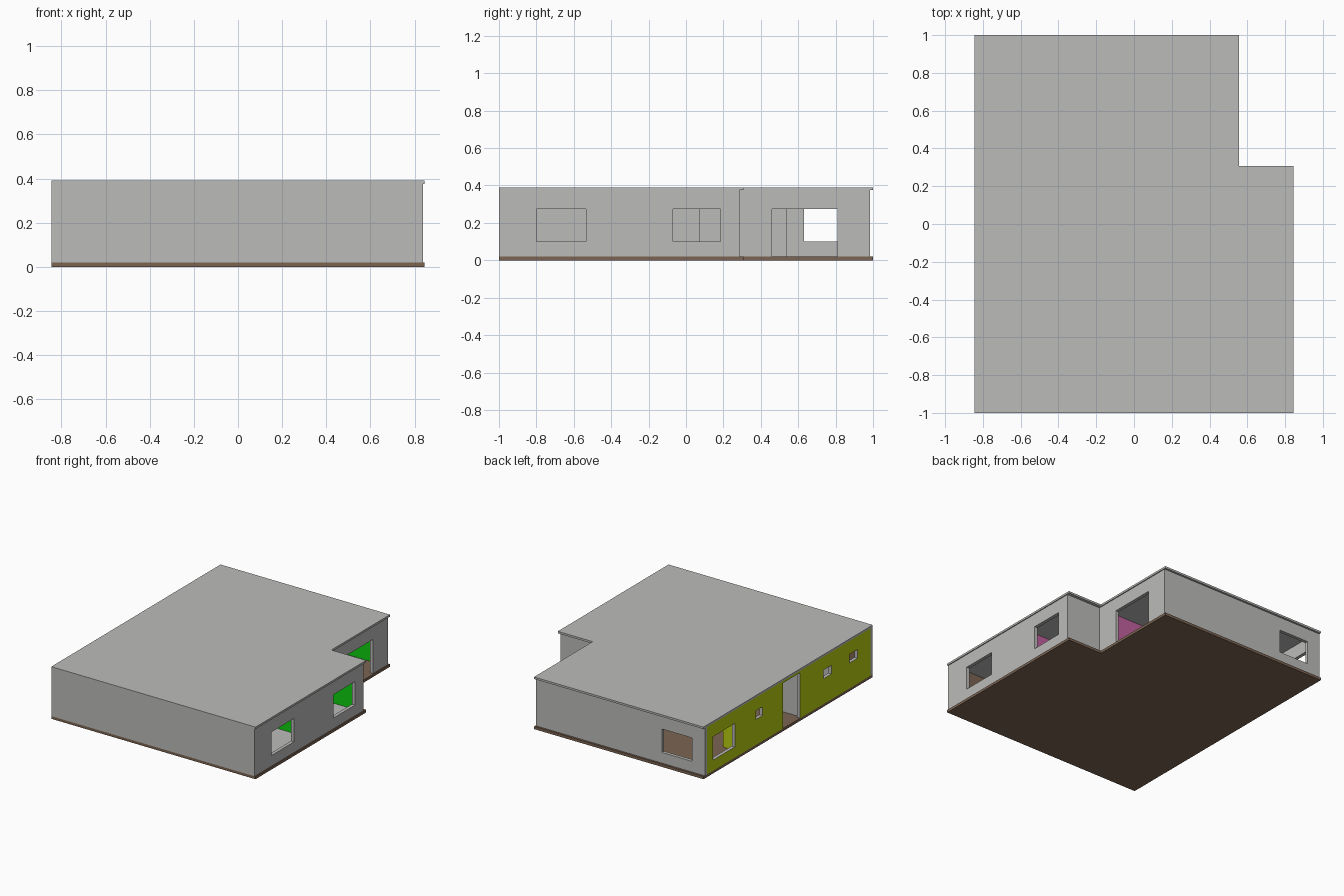
import bpy, bmesh

if "Cube" in bpy.data.objects:
    bpy.data.objects.remove(bpy.data.objects["Cube"])

def material(name, rgb):
    m = bpy.data.materials.new(name)
    m.diffuse_color = (*rgb, 1)
    m.use_nodes = True
    m.node_tree.nodes["Principled BSDF"].inputs["Base Color"].default_value = m.diffuse_color
    return m

GREY = material("concrete grey", (.50, .50, .49))
BROWN = material("slab brown", (.20, .13, .085))
GREEN = material("green paint", (.005, .62, .005))
YELLOW = material("yellow paint", (.48, .62, .005))
PINK = material("pink paint", (.52, .12, .34))

Z0, Z1 = .02, .375      # floor top and roof underside
T, P = .025, .016       # outer wall and partition thickness


def finish(bm, name, mats):
    bmesh.ops.recalc_face_normals(bm, faces=bm.faces)
    me = bpy.data.meshes.new(name)
    bm.to_mesh(me)
    bm.free()
    for m in mats:
        me.materials.append(m)
    ob = bpy.data.objects.new(name, me)
    bpy.context.collection.objects.link(ob)
    return ob


def prism(name, outline, z0, z1, mat):
    """Flat slab from a plan outline."""
    bm = bmesh.new()
    f = bm.faces.new([bm.verts.new((x, y, z0)) for x, y in outline])
    r = bmesh.ops.extrude_face_region(bm, geom=[f])
    for v in r["geom"]:
        if isinstance(v, bmesh.types.BMVert):
            v.co.z = z1
    bm.faces.new([bm.verts.new((x, y, z0)) for x, y in outline]) if f not in bm.faces else None
    return finish(bm, name, [mat])


def wall(name, axis, a, b, at, thick, low=GREY, high=GREY, holes=()):
    """Wall running along axis from a to b, occupying at..at+thick across it.
    holes are (start, end, bottom, top); low / high colour its two sides."""
    us = sorted({a, b, *[u for h in holes for u in h[:2]]})
    zs = sorted({Z0, Z1, *[z for h in holes for z in h[2:]]})

    def pos(u, w, z):
        return (u, w, z) if axis == "x" else (w, u, z)

    bm = bmesh.new()
    grid = {(u, z): bm.verts.new(pos(u, at, z)) for u in us for z in zs}
    for u0, u1 in zip(us, us[1:]):
        for z0, z1 in zip(zs, zs[1:]):
            cu, cz = (u0 + u1) / 2, (z0 + z1) / 2
            if not any(h[0] < cu < h[1] and h[2] < cz < h[3] for h in holes):
                bm.faces.new([grid[u0, z0], grid[u1, z0], grid[u1, z1], grid[u0, z1]])
    bmesh.ops.delete(bm, geom=[v for v in bm.verts if not v.link_faces], context="VERTS")
    bmesh.ops.solidify(bm, geom=bm.faces[:], thickness=thick)
    # make sure the thickness lies on the positive side
    k = 1 if axis == "x" else 0
    for v in bm.verts:
        if abs(v.co[k] - at) > thick / 2:
            v.co[k] = at + thick
    bmesh.ops.recalc_face_normals(bm, faces=bm.faces)
    for f in bm.faces:
        n = f.normal[k]
        f.material_index = 1 if n < -.5 else 2 if n > .5 else 0
    return finish(bm, name, [GREY, low, high])


# Floor slab and roof slab share the L-shaped outline
L = [(-.845, -1), (.845, -1), (.845, .308), (.557, .308), (.557, 1), (-.845, 1)]
prism("floor_slab", L, 0, Z0, BROWN)
prism("roof_slab", L, Z1, .39, GREY)

# Outer walls with window and door openings
WIN, VENT = (.10, .275), (.21, .275)
wall("front_wall", "x", -.845, .838, -1, T, high=BROWN)
wall("right_wall", "y", -1 + T, .285 - T, .838 - T, T,
     holes=[(-.80, -.535, *WIN), (-.07, .185, *WIN)])
wall("notch_wall", "x", .55, .838, .285 - T, T, low=GREEN)
wall("terrace_wall", "y", .285, .985 - T, .55 - T, T,
     holes=[(.46, .81, Z0, .275)])
wall("back_wall", "x", -.845, .55, .985 - T, T, low=GREEN,
     holes=[(-.74, -.49, *WIN)])
wall("left_wall", "y", -1 + T, .985 - T, -.845, T, high=YELLOW,
     holes=[(.63, .89, *WIN), (.30, .38, *VENT), (-.143, .06, Z0, .36),
            (-.512, -.417, *VENT), (-.82, -.726, *VENT)])

# Inner partitions, painted per side
wall("living_partition", "x", -.2, .55, .285 - T, T, low=GREEN, high=PINK)
wall("hall_side_partition", "y", .075, .52, -.2 - P, P)
wall("bedroom_partition", "x", -.82, -.2, .52, P, high=YELLOW,
     holes=[(-.68, -.50, Z0, .29)])
wall("kitchen_partition", "y", -.16, .075, .1, P, high=YELLOW)
wall("entrance_partition", "x", -.82, .1, -.16 - P, P)
wall("south_room_partition", "x", .1, .838 - T, -.29, P, low=GREEN, high=PINK)
wall("south_room_side_partition", "y", -1 + T, -.29, .1, P, high=GREEN)
wall("bath_partition", "x", -.82, .1, -.6, P)

# Pale floor finish in the two right-hand rooms
for name, y0, y1 in (("south_room_floor", -.975, -.29), ("kitchen_floor", -.274, .26)):
    prism(name, [(.116, y0), (.813, y0), (.813, y1), (.116, y1)], Z0, Z0 + .004, GREY)
